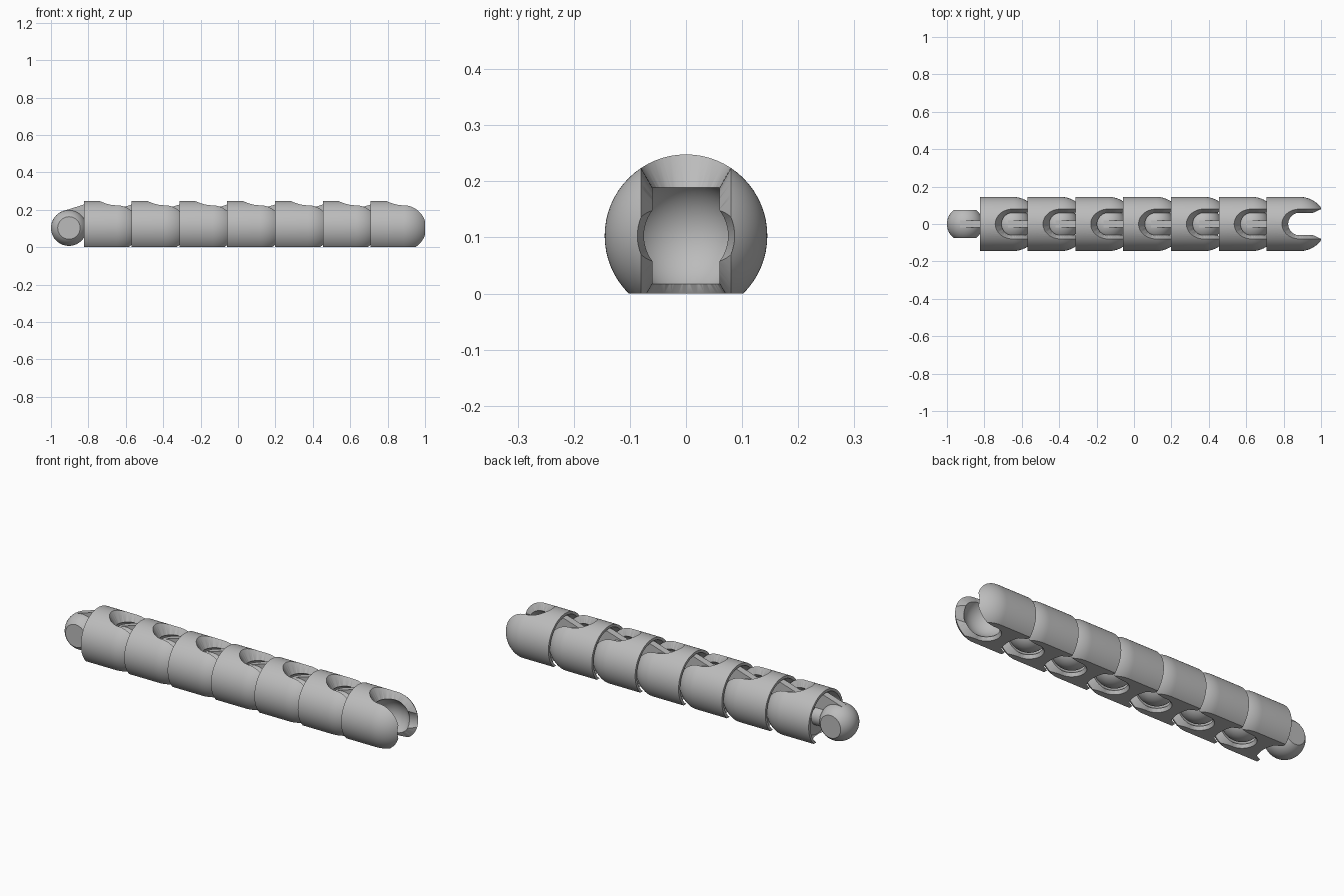
import bpy, bmesh
from math import pi, sin, cos, radians
from mathutils import Vector, Matrix

if "Cube" in bpy.data.objects:
    bpy.data.objects.remove(bpy.data.objects["Cube"], do_unlink=True)

COUNT, PITCH, START = 7, 0.2555, -0.824
AXIS_Z = 0.103          # height of the chain's centre line
R = 0.145               # segment radius
BALL = -0.08            # ball centre, measured from a segment's rear rim
SOCKET = BALL + PITCH   # socket centre

grey = bpy.data.materials.new("plain_grey")
grey.use_nodes = True
grey.diffuse_color = (0.5, 0.5, 0.5, 1)
grey.node_tree.nodes["Principled BSDF"].inputs["Base Color"].default_value = (0.5, 0.5, 0.5, 1)


def arc(radius, a0, a1, n=20, shift=0.0):
    """Points (along axis, radius) of an arc, angles in degrees from the axis."""
    angles = [radians(a0 + (a1 - a0) * i / n) for i in range(n + 1)]
    return [(shift + radius * cos(a), abs(radius * sin(a))) for a in angles]


def lathe(bm, profile, axis, centre=0.0, turn=2 * pi, steps=64):
    """Turn a profile about an axis that passes through x = centre."""
    along = Vector([float(c == axis) for c in "xyz"])
    out = Vector((1, 0, 0)) if axis == "z" else Vector((0, 0, 1))
    origin = Vector((centre, 0, 0))
    verts = [bm.verts.new(origin + along * a + out * r) for a, r in profile]
    edges = [bm.edges.new(pair) for pair in zip(verts, verts[1:])]
    bmesh.ops.spin(bm, geom=verts + edges, cent=origin, axis=along,
                   angle=turn, steps=steps, use_duplicate=False)
    bmesh.ops.remove_doubles(bm, verts=bm.verts[:], dist=0.00002)
    bmesh.ops.holes_fill(bm, edges=[e for e in bm.edges if e.is_boundary], sides=0)


def make_object(name, bm):
    bmesh.ops.recalc_face_normals(bm, faces=bm.faces[:])
    mesh = bpy.data.meshes.new(name)
    bm.to_mesh(mesh)
    bm.free()
    ob = bpy.data.objects.new(name, mesh)
    bpy.context.collection.objects.link(ob)
    return ob


def turned(name, profile, axis, centre=0.0, turn=2 * pi, steps=64):
    bm = bmesh.new()
    lathe(bm, profile, axis, centre, turn, steps)
    return make_object(name, bm)


# Segment body: a cylinder with a domed front
body = turned("segment_body", [(0, 0), (0, R)] + arc(R, 90, 0, shift=SOCKET), "x")

# Cutters: rear cup, ball socket, flared slot (vertical and forward), round mouth
half, reach, wide, far = 0.06, 0.086, 0.102, 0.16
cutters = [
    turned("rear_cup_cutter", [(-0.02, 0), (-0.02, 0.133), (0, 0.131),
                               (0.035, 0.12), (0.05, 0.1), (0.05, 0)], "x"),
    turned("socket_cutter", arc(0.105, 180, 0, 32), "x", SOCKET),
    turned("slot_cutter", [(-far, 0), (-far, wide), (-reach, half),
                           (reach, half), (far, wide), (far, 0)], "z", SOCKET),
    turned("front_slot_cutter", [(-half, 0), (-half, reach), (-wide, far),
                                 (wide, far), (half, reach), (half, 0)],
           "y", SOCKET, pi, 32),
    turned("mouth_cutter", [(0, 0), (0, 0.055), (0.15, 0.096), (0.15, 0)], "x", SOCKET),
]

# Flat underside
bm = bmesh.new()
bmesh.ops.create_cube(bm, size=1, matrix=Matrix.Translation((0.15, 0, -AXIS_Z - 0.5)))
cutters.append(make_object("floor_cutter", bm))

for cutter in cutters:
    cutter.hide_render = True
    mod = body.modifiers.new(cutter.name, "BOOLEAN")
    mod.operation, mod.solver, mod.object = "DIFFERENCE", "EXACT", cutter
bpy.context.view_layer.update()
body_mesh = bpy.data.meshes.new_from_object(
    body.evaluated_get(bpy.context.evaluated_depsgraph_get()))
for ob in cutters + [body]:
    bpy.data.objects.remove(ob, do_unlink=True)

# Ball with flat cheeks, its stem, and the thin web above it
bm = bmesh.new()
lathe(bm, [(0.075, 0)] + arc(0.096, 38.6, 141.4, 24) + [(-0.075, 0)], "y", BALL)
stem = bmesh.new()
lathe(stem, [(BALL, 0), (BALL, 0.05), (0.06, 0.05), (0.06, 0)], "x", 0, 2 * pi, 32)
web_side = [(-0.106, 0.092), (0, 0.125), (0.02, 0.125), (0.06, 0.1), (0.06, 0), (BALL, 0)]
web = bmesh.new()
face = web.faces.new([web.verts.new((x, -0.018, z)) for x, z in web_side])
grown = bmesh.ops.extrude_face_region(web, geom=[face], use_keep_orig=True)["geom"]
bmesh.ops.translate(web, vec=(0, 0.036, 0),
                    verts=[v for v in grown if isinstance(v, bmesh.types.BMVert)])
for part in (stem, web):
    temp = bpy.data.meshes.new("temp")
    part.to_mesh(temp)
    part.free()
    bm.from_mesh(temp)
    bpy.data.meshes.remove(temp)
ball = make_object("ball_joint", bm)
ball_mesh = ball.data
bpy.data.objects.remove(ball, do_unlink=True)

# Repeat both parts along the chain
bpy.ops.object.select_all(action="DESELECT")
for name, mesh in (("segment_body", body_mesh), ("ball_joint", ball_mesh)):
    mesh.materials.clear()
    mesh.materials.append(grey)
    for i in range(COUNT):
        ob = bpy.data.objects.new(f"{name}_{i + 1}", mesh)
        ob.location = (START + i * PITCH, 0, AXIS_Z)
        bpy.context.collection.objects.link(ob)
        if i == 0:
            ob.select_set(True)
            bpy.context.view_layer.objects.active = ob
bpy.ops.object.shade_smooth_by_angle(angle=radians(30))
